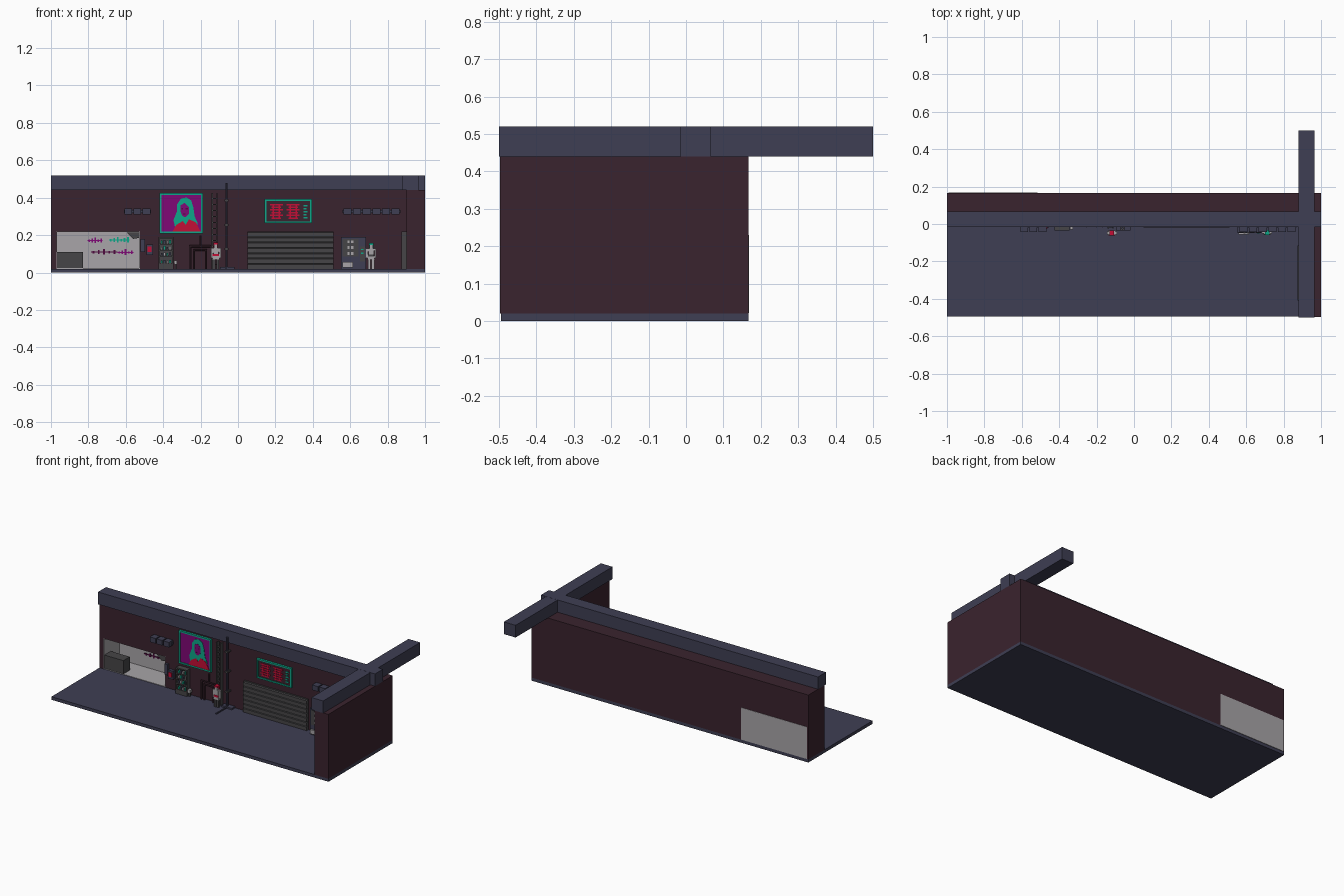
import bpy, bmesh, math
from mathutils import Vector


def colour(name, r, g, b):
    m = bpy.data.materials.new(name)
    lin = [(c / 255 / 12.92) if c < 11 else ((c / 255 + 0.055) / 1.055) ** 2.4 for c in (r, g, b)]
    m.diffuse_color = (*lin, 1)
    return m


SLATE = colour("slate_blue", 62, 62, 83)
MAROON = colour("maroon_wall", 58, 35, 46)
DARK = colour("charcoal", 70, 69, 71)
LIGHT = colour("pale_grey", 168, 165, 168)
TEAL = colour("teal", 14, 166, 136)
PURPLE = colour("purple", 128, 8, 118)
RED = colour("red", 196, 14, 54)
PLUM = colour("deep_plum", 78, 10, 62)


def finish(name, bm, mat):
    bmesh.ops.recalc_face_normals(bm, faces=bm.faces)
    me = bpy.data.meshes.new(name)
    bm.to_mesh(me)
    bm.free()
    me.materials.append(mat)
    ob = bpy.data.objects.new(name, me)
    bpy.context.collection.objects.link(ob)
    return ob


def boxes(name, mat, *items):
    """One object from (x0, x1, y0, y1, z0, z1) boxes."""
    bm = bmesh.new()
    for x0, x1, y0, y1, z0, z1 in items:
        for v in bmesh.ops.create_cube(bm, size=1)["verts"]:
            v.co = ((x0 + x1) / 2 + v.co.x * (x1 - x0), (y0 + y1) / 2 + v.co.y * (y1 - y0),
                    (z0 + z1) / 2 + v.co.z * (z1 - z0))
    return finish(name, bm, mat)


def plate(name, mat, pts, y0, y1):
    """Outline in x, z pushed from y0 to y1."""
    bm = bmesh.new()
    f = bm.faces.new([bm.verts.new((x, y0, z)) for x, z in pts])
    ext = bmesh.ops.extrude_face_region(bm, geom=[f])["geom"]
    for v in ext:
        if isinstance(v, bmesh.types.BMVert):
            v.co.y = y1
    return finish(name, bm, mat)


def pipe(name, mat, pts, r):
    """Square-ish six-sided pipe through points."""
    bm = bmesh.new()
    for a, b in zip(pts, pts[1:]):
        a, b = Vector(a), Vector(b)
        d = b - a
        m = d.to_track_quat("Z", "Y").to_matrix().to_4x4()
        m.translation = (a + b) / 2
        bmesh.ops.create_cone(bm, cap_ends=True, segments=6, radius1=r, radius2=r,
                              depth=d.length + r, matrix=m)
    return finish(name, bm, mat)


def frame(name, mat, x0, x1, z0, z1, y0, y1, t):
    return boxes(name, mat, (x0, x1, y0, y1, z0, z0 + t), (x0, x1, y0, y1, z1 - t, z1),
                 (x0, x0 + t, y0, y1, z0 + t, z1 - t), (x1 - t, x1, y0, y1, z0 + t, z1 - t))


# Street floor, walls and roof beams
boxes("floor", SLATE, (-1, 1, -0.495, 0.167, 0, 0.02))
boxes("back_wall", MAROON, (-1, -0.97, 0, 0.167, 0.02, 0.44), (-0.525, 1, 0, 0.167, 0.02, 0.44),
      (-0.97, -0.525, 0, 0.167, 0.22, 0.44))
boxes("side_wall", MAROON, (0.9, 1, -0.497, 0, 0.02, 0.44))
boxes("long_beam", SLATE, (-1, 1, -0.015, 0.067, 0.44, 0.52))
boxes("cross_beam", SLATE, (0.88, 0.965, -0.5, 0.5, 0.44, 0.5195))

# Alcove lining, counter, lamp and paint strokes
boxes("alcove_lining", LIGHT, (-0.992, -0.515, 0.158, 0.169, 0.021, 0.23),
      (-0.97, -0.525, 0.001, 0.16, 0.02, 0.023), (-0.97, -0.967, 0.001, 0.16, 0.02, 0.22),
      (-0.528, -0.525, 0.001, 0.16, 0.02, 0.22), (-0.97, -0.525, 0.001, 0.16, 0.217, 0.22))
boxes("alcove_counter", DARK, (-0.967, -0.83, 0.004, 0.07, 0.023, 0.11))


def strokes(name, mat, x, z, n, w):
    items = [(x, x + w, 0.154, 0.158, z, z + 0.006)]
    for i in range(n):
        px = x + w * (i + 0.3) / n
        h = 0.008 + 0.006 * (i % 3)
        items.append((px, px + 0.009, 0.1535, 0.158, z - h * 0.5, z + h))
    boxes(name, mat, *items)


strokes("purple_paint_high", PURPLE, -0.805, 0.168, 5, 0.08)
strokes("teal_paint", TEAL, -0.69, 0.17, 6, 0.11)
strokes("plum_paint", PLUM, -0.785, 0.107, 5, 0.14)
strokes("purple_paint_low", PURPLE, -0.645, 0.105, 5, 0.085)
plate("alcove_lamp", DARK, [(-0.595, 0.215), (-0.53, 0.215), (-0.53, 0.185), (-0.56, 0.18)], 0.01, 0.05)

# Wall phone beside the alcove
boxes("phone_back", SLATE, (-0.52, -0.497, -0.015, 0, 0.11, 0.18), (-0.49, -0.455, -0.02, 0, 0.095, 0.15))
boxes("phone_face", RED, (-0.483, -0.462, -0.025, -0.02, 0.11, 0.138))


# Rows of vent boxes on the wall
def vents(name, x0, x1, n):
    p = (x1 - x0) / n
    boxes(name, SLATE, (x0, x1, -0.018, 0, 0.318, 0.335),
          *[(x0 + i * p + 0.004, x0 + (i + 1) * p - 0.004, -0.043, 0, 0.31, 0.343) for i in range(n)])


vents("left_vents", -0.61, -0.465, 3)
vents("right_vents", 0.56, 0.868, 6)

# Portrait screen
X0, X1, Z0, Z1 = -0.42, -0.187, 0.21, 0.425
boxes("screen_panel", PURPLE, (X0 + 0.005, X1 - 0.005, -0.008, 0, Z0 + 0.005, Z1 - 0.005))
frame("screen_frame", TEAL, X0, X1, Z0, Z1, -0.014, 0, 0.01)
plate("portrait_hair", TEAL, [(-0.335, 0.235), (-0.345, 0.28), (-0.325, 0.33), (-0.325, 0.365), (-0.305, 0.395),
      (-0.275, 0.402), (-0.25, 0.385), (-0.238, 0.345), (-0.232, 0.3), (-0.215, 0.265), (-0.222, 0.235)],
      -0.0105, -0.008)
plate("portrait_face", PURPLE, [(-0.307, 0.36), (-0.285, 0.372), (-0.262, 0.35), (-0.262, 0.315), (-0.28, 0.295),
      (-0.297, 0.302), (-0.307, 0.325)], -0.012, -0.0105)
plate("portrait_jacket", RED, [(-0.35, 0.22), (-0.33, 0.255), (-0.295, 0.275), (-0.28, 0.255), (-0.262, 0.285),
      (-0.225, 0.268), (-0.2, 0.22)], -0.012, -0.008)
boxes("portrait_eyes", PLUM, (-0.303, -0.293, -0.0128, -0.012, 0.338, 0.344), (-0.28, -0.268, -0.0128, -0.012, 0.338, 0.344),
      (-0.295, -0.28, -0.0128, -0.012, 0.311, 0.315))

# Bar-pattern sign
boxes("sign_panel", MAROON, (0.15, 0.39, -0.008, 0, 0.27, 0.385))
frame("sign_frame", TEAL, 0.143, 0.395, 0.265, 0.392, -0.014, 0, 0.009)
bars = []
for cx in (0.205, 0.295):
    for k in range(6):
        w = 0.035 if k % 2 else 0.026
        bars.append((cx - w, cx + w, -0.011, -0.008, 0.287 + k * 0.0145, 0.295 + k * 0.0145))
    bars += [(cx + s * 0.016 - 0.004, cx + s * 0.016 + 0.004, -0.0115, -0.008, 0.287, 0.367) for s in (-1, 1)]
boxes("sign_red_bars", RED, *bars)
boxes("sign_teal_bars", TEAL, *[(0.35, 0.372 - 0.006 * (k % 2), -0.011, -0.008, 0.29 + k * 0.016, 0.298 + k * 0.016)
                               for k in range(5)])


# Roller shutter with slanted slats, and side door
def shutter(name, x0, x1, z0, z1, n):
    bm = bmesh.new()
    h = (z1 - z0) / n
    prof = [(0, z0)]
    for i in range(n):
        prof += [(-0.02, z0 + i * h), (-0.02, z0 + (i + 0.8) * h), (-0.01, z0 + (i + 0.9) * h), (-0.01, z0 + (i + 1) * h)]
    prof.append((0, z1))
    f = bm.faces.new([bm.verts.new((x0, y, z)) for y, z in prof])
    for v in bmesh.ops.extrude_face_region(bm, geom=[f])["geom"]:
        if isinstance(v, bmesh.types.BMVert):
            v.co.x = x1
    return finish(name, bm, DARK)


shutter("roller_shutter", 0.05, 0.51, 0.02, 0.22, 7)
boxes("side_door", DARK, (0.874, 0.9, -0.41, -0.115, 0.02, 0.22))

# Left vending cabinet: frame, shelves and goods
boxes("cabinet_body", DARK, (-0.425, -0.345, -0.01, 0, 0.02, 0.19), (-0.425, -0.345, -0.035, 0, 0.02, 0.05),
      (-0.425, -0.419, -0.035, 0, 0.05, 0.19), (-0.351, -0.345, -0.035, 0, 0.05, 0.19),
      *[(-0.425, -0.345, -0.035, 0, z, z + 0.008) for z in (0.082, 0.115, 0.148, 0.182)])
goods = [(-0.413 + i * 0.015, -0.403 + i * 0.015, -0.028, -0.01, z, z + 0.014 + 0.004 * (i % 2))
         for z in (0.05, 0.09, 0.123, 0.156) for i in range(4)]
boxes("cabinet_teal_goods", TEAL, *goods[::3])
boxes("cabinet_dark_goods", SLATE, *goods[1::3])
boxes("cabinet_pale_goods", LIGHT, *goods[2::3], (-0.342, -0.325, -0.03, -0.01, 0.045, 0.065))
boxes("cabinet_stand", DARK, (-0.338, -0.33, -0.025, -0.015, 0.02, 0.045))

# Right vending machine
boxes("vending_body", SLATE, (0.55, 0.685, -0.045, 0, 0.02, 0.19))
boxes("vending_window", DARK, (0.56, 0.645, -0.048, -0.045, 0.085, 0.18), (0.652, 0.678, -0.048, -0.045, 0.06, 0.14))
boxes("vending_goods", LIGHT, *[(0.565 + i * 0.02, 0.577 + i * 0.02, -0.051, -0.048, z, z + 0.014)
                               for z in (0.095, 0.127, 0.158) for i in range(4) if (i + int(z * 100)) % 3],
      (0.56, 0.615, -0.055, -0.045, 0.028, 0.055))
boxes("vending_buttons", TEAL, *[(0.657, 0.672, -0.05, -0.045, z, z + 0.006) for z in (0.1, 0.12)])

# Wall pipes, lattice mast and tall pole
pipe("outer_pipe", MAROON, [(-0.255, -0.012, 0.02), (-0.255, -0.012, 0.14), (-0.15, -0.012, 0.14)], 0.006)
pipe("inner_pipe", MAROON, [(-0.235, -0.012, 0.02), (-0.235, -0.012, 0.12), (-0.17, -0.012, 0.12),
                            (-0.17, -0.012, 0.02)], 0.006)
pipe("upper_pipe", MAROON, [(-0.2, -0.012, 0.14), (-0.2, -0.012, 0.195)], 0.006)
boxes("lattice_mast", DARK, (-0.141, -0.135, -0.025, 0, 0.02, 0.425), (-0.115, -0.109, -0.025, 0, 0.02, 0.425),
      *[(-0.135, -0.115, -0.02, -0.005, 0.04 + i * 0.032, 0.046 + i * 0.032) for i in range(12)])
pipe("tall_pole", SLATE, [(-0.062, -0.023, 0.02), (-0.062, -0.023, 0.475)], 0.007)
boxes("pole_base", SLATE, (-0.095, -0.02, -0.035, 0, 0.02, 0.03), (-0.067, -0.059, -0.138, -0.03, 0.02, 0.026))
boxes("pole_clamps", DARK, *[(-0.072, -0.052, -0.034, 0, z, z + 0.01) for z in (0.12, 0.25, 0.38)])


# Two standing people
def person(name, x, y, top, coat, hair, legs):
    h = top - 0.02
    z = lambda t: 0.02 + t * h
    boxes(name + "_legs", legs, *[(x + s * 0.01 - 0.007, x + s * 0.01 + 0.007, y - 0.007, y + 0.008, 0.02, z(0.48))
                                  for s in (-1, 1)])
    plate(name + "_coat", coat, [(x - 0.02, z(0.36)), (x + 0.02, z(0.36)), (x + 0.014, z(0.58)), (x + 0.018, z(0.8)),
                                 (x - 0.018, z(0.8)), (x - 0.014, z(0.58))], y - 0.012, y + 0.012)
    boxes(name + "_arms", coat, *[(x + s * 0.022 - 0.005, x + s * 0.022 + 0.005, y - 0.007, y + 0.007, z(0.42), z(0.79))
                                  for s in (-1, 1)])
    boxes(name + "_face", LIGHT, (x - 0.009, x + 0.009, y - 0.012, y + 0.008, z(0.8), z(0.95)))
    boxes(name + "_hair", hair, (x - 0.012, x + 0.012, y - 0.013, y + 0.014, z(0.93), top),
          (x - 0.012, x + 0.012, y + 0.004, y + 0.014, z(0.72), z(0.93)))


person("left_person", -0.118, -0.048, 0.16, LIGHT, RED, DARK)
boxes("left_person_belt", RED, (-0.135, -0.101, -0.062, -0.034, 0.088, 0.1))
person("right_person", 0.712, -0.045, 0.157, LIGHT, TEAL, LIGHT)
boxes("right_person_belt", DARK, (0.696, 0.728, -0.059, -0.031, 0.085, 0.097))
